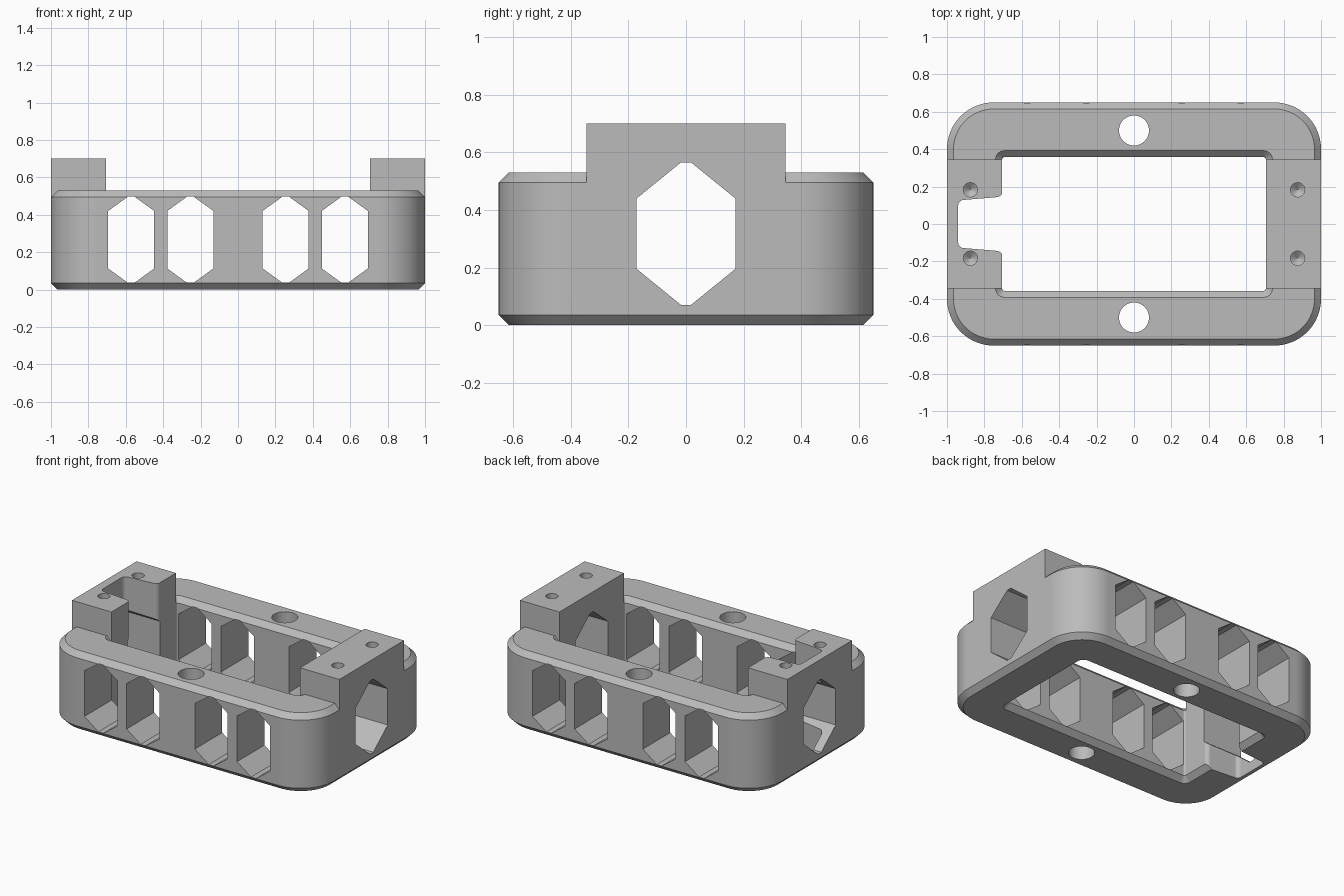
import bpy, bmesh, math
from mathutils import Vector

cube = bpy.data.objects.get("Cube")
if cube:
    bpy.data.objects.remove(cube, do_unlink=True)

GREY = bpy.data.materials.new("light_grey")
GREY.use_nodes = True
GREY.diffuse_color = (0.5, 0.5, 0.5, 1)
GREY.node_tree.nodes["Principled BSDF"].inputs["Base Color"].default_value = (0.5, 0.5, 0.5, 1)

HX, HY = 1.0, 0.65            # outer half sizes
IX, IY = 0.705, 0.357         # opening half sizes
TOP, BLOCK_TOP, CH = 0.53, 0.70, 0.035


def rounded(corners, seg=12):
    """Outline from (x, y, radius) corners, with arcs at the rounded ones."""
    out = []
    for i, (x, y, r) in enumerate(corners):
        p = Vector((x, y))
        if r == 0:
            out.append(p)
            continue
        a = (Vector(corners[i - 1][:2]) - p).normalized()
        b = (Vector(corners[(i + 1) % len(corners)][:2]) - p).normalized()
        half = a.angle(b) / 2
        centre = p + (a + b).normalized() * r / math.sin(half)
        start = p + a * r / math.tan(half) - centre
        end = p + b * r / math.tan(half) - centre
        sweep = math.atan2(start.cross(end), start.dot(end))
        for k in range(seg + 1):
            t = sweep * k / seg
            c, s = math.cos(t), math.sin(t)
            out.append(centre + Vector((c * start.x - s * start.y, s * start.x + c * start.y)))
    return out


def rect(hx, hy, r):
    return rounded([(-hx, -hy, r), (hx, -hy, r), (hx, hy, r), (-hx, hy, r)], 16)


def loft(name, layers, place=lambda u, v, w: (u, v, w)):
    """Closed solid through matching outlines [(outline, level), ...]."""
    bm = bmesh.new()
    rings = [[bm.verts.new(place(p[0], p[1], w)) for p in outline] for outline, w in layers]
    n = len(rings[0])
    for lo, hi in zip(rings, rings[1:]):
        for i in range(n):
            j = (i + 1) % n
            bm.faces.new((lo[i], lo[j], hi[j], hi[i]))
    bm.faces.new(rings[0][::-1])
    bm.faces.new(rings[-1])
    bmesh.ops.recalc_face_normals(bm, faces=bm.faces)
    mesh = bpy.data.meshes.new(name)
    bm.to_mesh(mesh)
    bm.free()
    mesh.materials.append(GREY)
    ob = bpy.data.objects.new(name, mesh)
    bpy.context.collection.objects.link(ob)
    return ob


def combine(tool, operation="DIFFERENCE"):
    """Apply one boolean to the frame and discard the tool."""
    mod = frame.modifiers.new("cut", "BOOLEAN")
    mod.operation, mod.solver, mod.object = operation, "EXACT", tool
    bpy.context.view_layer.objects.active = frame
    bpy.ops.object.modifier_apply(modifier=mod.name)
    bpy.data.objects.remove(tool, do_unlink=True)


def hexagon(c, z0, z1, half, shoulder, tip):
    """Tall hexagon with slightly blunted points."""
    return [(c - tip, z0), (c + tip, z0), (c + half, z0 + shoulder), (c + half, z1 - shoulder),
            (c + tip, z1), (c - tip, z1), (c - half, z1 - shoulder), (c - half, z0 + shoulder)]


def circle(cx, cy, r, n=32):
    return [(cx + r * math.cos(math.tau * i / n), cy + r * math.sin(math.tau * i / n)) for i in range(n)]


# Rounded ring body with chamfered rims
outer, inset = rect(HX, HY, 0.25), rect(HX - CH, HY - CH, 0.25 - CH)
frame = loft("frame", [(inset, 0), (outer, CH), (outer, TOP - CH), (inset, TOP)])

# Central opening, chamfered at top and bottom
inner = rect(IX, IY, 0.012)
flare = rect(IX + 2 * CH, IY + 2 * CH, 0.012 + 2 * CH)
combine(loft("opening", [(flare, -CH), (inner, CH), (inner, TOP - CH), (flare, TOP + CH)]))

# Raised end blocks
for side in (-1, 1):
    xs = sorted((side * IX, side * HX))
    box = [(xs[0], -0.345), (xs[1], -0.345), (xs[1], 0.345), (xs[0], 0.345)]
    combine(loft("end_block", [(box, 0.45), (box, BLOCK_TOP)]), "UNION")

# Tapered cable notch in the right end
notch = rounded([(-0.6, -0.3, 0), (-0.6, 0.3, 0), (-0.704, 0.3, 0), (-0.704, 0.146, 0.03),
                 (-0.94, 0.126, 0.03), (-0.94, -0.126, 0.03), (-0.704, -0.146, 0.03),
                 (-0.704, -0.3, 0)], 8)
combine(loft("notch", [(notch, -0.1), (notch, 0.8)]))

# Hexagonal windows: four through each long wall, one through each end
for c in (-0.571, -0.255, 0.255, 0.571):
    outline = hexagon(c, 0.037, 0.497, 0.123, 0.076, 0.018)
    combine(loft("side_window", [(outline, -0.8), (outline, 0.8)], lambda u, v, w: (u, w, v)))
outline = hexagon(0, 0.07, 0.565, 0.171, 0.125, 0.017)
combine(loft("end_window", [(outline, -1.2), (outline, 1.2)], lambda u, v, w: (w, u, v)))

# Through holes in the long walls
for y in (-0.5, 0.5):
    ring = circle(0, y, 0.08, 48)
    combine(loft("bolt_hole", [(ring, -0.1), (ring, 0.8)]))

# Blind pilot holes with conical tips in the end blocks
for x in (-0.875, 0.875):
    for y in (-0.183, 0.183):
        ring = circle(x, y, 0.038)
        combine(loft("pilot_hole", [(circle(x, y, 0.001), 0.5), (ring, 0.53), (ring, 0.8)]))

# Smooth curved walls, crisp edges
bpy.ops.object.select_all(action="DESELECT")
frame.select_set(True)
bpy.context.view_layer.objects.active = frame
bpy.ops.object.shade_smooth_by_angle(angle=math.radians(25))
weighted = frame.modifiers.new("weighted_normals", "WEIGHTED_NORMAL")
weighted.keep_sharp = True
